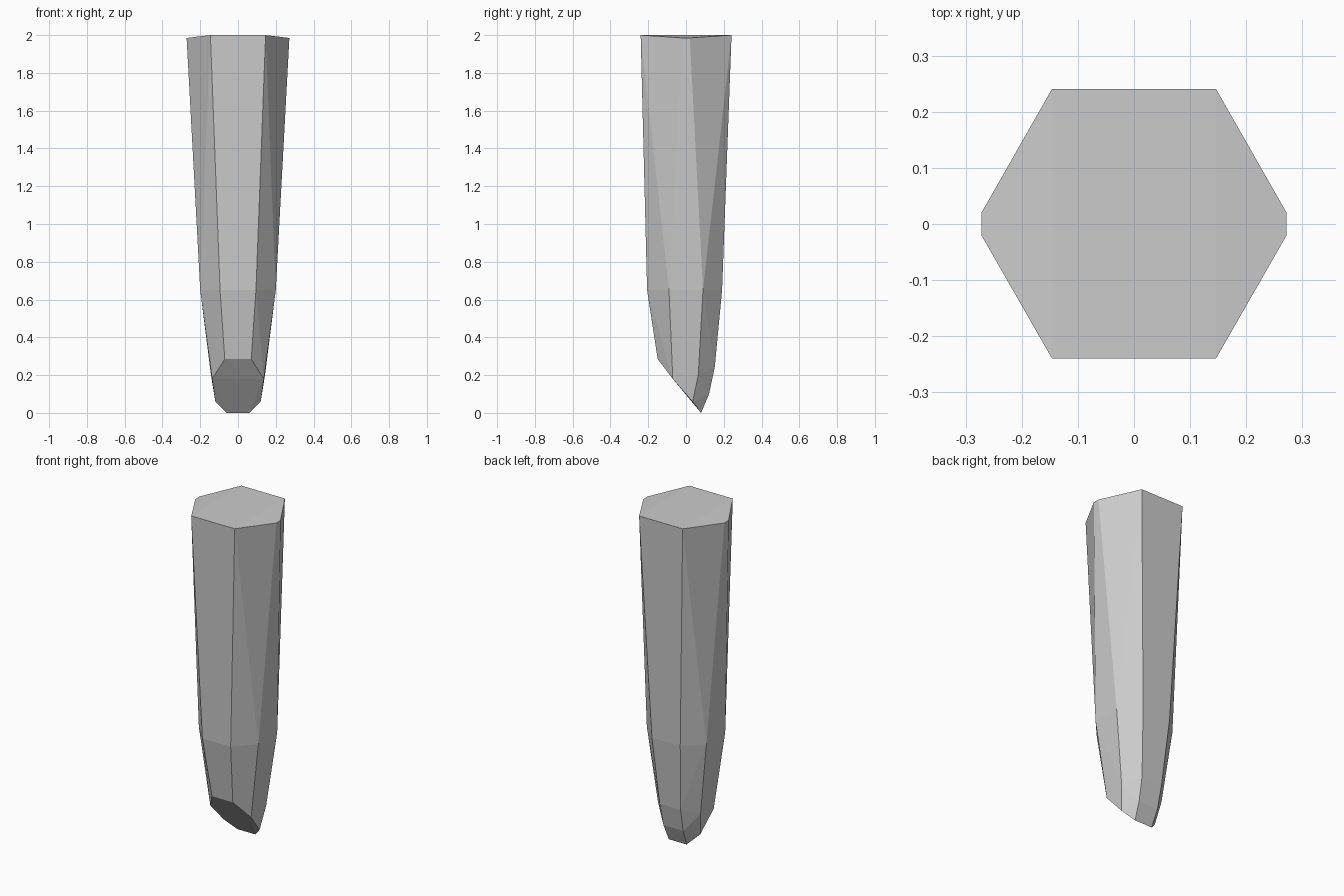
import bpy, bmesh

if "Cube" in bpy.data.objects:
    bpy.data.objects.remove(bpy.data.objects["Cube"])

# Key corners on the +x half, listed level by level; mirrored across x
levels = [
    # top rim
    [(0.146, -0.24, 2.0), (0.272, -0.02, 1.985), (0.272, 0.02, 1.985), (0.146, 0.241, 2.0)],
    # shoulder where the taper steepens
    [(0.095, -0.206, 0.65), (0.2, -0.09, 0.65), (0.2, 0.09, 0.65), (0.095, 0.191, 0.65)],
    # slanted tip, cut from front top to back bottom
    [(0.07, -0.15, 0.285), (0.137, -0.07, 0.18), (0.12, 0.035, 0.06), (0.06, 0.08, 0.0)],
    # rounding of the back toward the tip
    [(0.143, 0.065, 0.2), (0.07, 0.152, 0.24), (0.066, 0.122, 0.1)],
]

bm = bmesh.new()
for level in levels:
    for x, y, z in level:
        for side in (-1, 1):
            bm.verts.new((side * x, y, z))

# Faceted convex skin around the corners
result = bmesh.ops.convex_hull(bm, input=bm.verts)
loose = [v for v in bm.verts if not v.link_faces]
bmesh.ops.delete(bm, geom=loose, context='VERTS')
bmesh.ops.recalc_face_normals(bm, faces=bm.faces)

mesh = bpy.data.meshes.new("tapered_spike")
bm.to_mesh(mesh)
bm.free()
spike = bpy.data.objects.new("tapered_spike", mesh)
bpy.context.collection.objects.link(spike)
